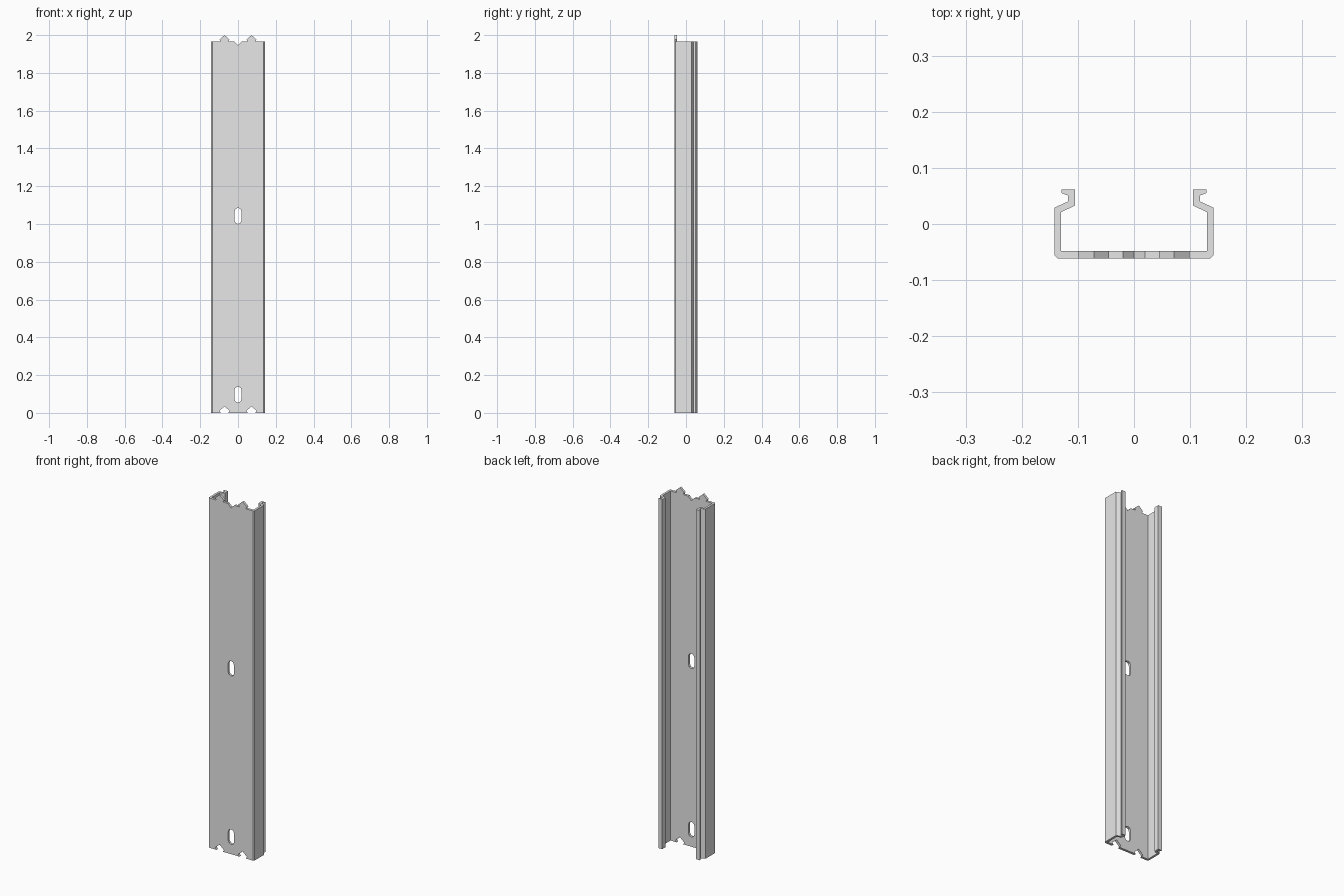
import bpy
import bmesh
from math import sin, cos, pi
from mathutils import Vector

cube = bpy.data.objects.get("Cube")
if cube:
    bpy.data.objects.remove(cube, do_unlink=True)

BODY_TOP = 1.965            # top of the rail, below the teeth
FRONT, INNER = -0.0615, -0.048   # front and inner faces of the web
TOOTH_X = 0.0715

steel = bpy.data.materials.new("grey_steel")
steel.use_nodes = True
steel.diffuse_color = (0.8, 0.8, 0.8, 1)
steel.node_tree.nodes["Principled BSDF"].inputs["Base Color"].default_value = (0.8, 0.8, 0.8, 1)


def prism(name, outline, sweep):
    """Extrude a closed 3D outline along the sweep vector."""
    bm = bmesh.new()
    face = bm.faces.new([bm.verts.new(p) for p in outline])
    result = bmesh.ops.extrude_face_region(bm, geom=[face], use_keep_orig=True)
    moved = [g for g in result["geom"] if isinstance(g, bmesh.types.BMVert)]
    bmesh.ops.translate(bm, verts=moved, vec=Vector(sweep))
    bmesh.ops.recalc_face_normals(bm, faces=bm.faces)
    mesh = bpy.data.meshes.new(name)
    bm.to_mesh(mesh)
    bm.free()
    mesh.materials.append(steel)
    obj = bpy.data.objects.new(name, mesh)
    bpy.context.collection.objects.link(obj)
    return obj


def web_prism(name, outline, x, z, margin=0.0):
    """Prism through the front web, from an outline in x and z."""
    pts = [(x + px, FRONT - margin, z + pz) for px, pz in outline]
    return prism(name, pts, (0, INNER - FRONT + 2 * margin, 0))


# Channel section: right half from the web outwards, then mirrored
half = [(0.136, FRONT), (0.142, FRONT + 0.006), (0.142, 0.029), (0.118, 0.040),
        (0.118, 0.051), (0.129, 0.055), (0.129, 0.0615), (0.105, 0.0615),
        (0.105, 0.033), (0.130, 0.021), (0.130, INNER)]
section = half + [(-x, y) for x, y in reversed(half)]
rail = prism("channel_rail", [(x, y, 0) for x, y in section], (0, 0, BODY_TOP))

# Dovetail tooth outline, shared by the teeth and the matching notches
tooth = [(-0.020, 0), (-0.027, 0.011), (0, 0.035), (0.027, 0.011), (0.020, 0)]
notch = [(-0.020, -0.02)] + tooth + [(0.020, -0.02)]

# Rounded slot outline
slot = []
for side, centre in ((0, 0.024), (pi, -0.024)):
    for i in range(5):
        a = side + i * pi / 4
        slot.append((0.0185 * cos(a), centre + 0.0185 * sin(a)))

v_notch = [(-0.020, 0.02), (-0.020, 0), (0, -0.020), (0.020, 0), (0.020, 0.02)]

# Cut the holes and notches
cutters = [web_prism("slot_cutter", slot, 0, z, 0.012) for z in (0.097, 1.043)]
cutters += [web_prism("notch_cutter", notch, x, 0, 0.012) for x in (-TOOTH_X, TOOTH_X)]
cutters.append(web_prism("v_notch_cutter", v_notch, 0, BODY_TOP, 0.012))

bpy.context.view_layer.objects.active = rail
for cutter in cutters:
    cutter.hide_render = True
    mod = rail.modifiers.new("cut", "BOOLEAN")
    mod.operation = "DIFFERENCE"
    mod.solver = "EXACT"
    mod.object = cutter
    bpy.ops.object.modifier_apply(modifier=mod.name)
    bpy.data.objects.remove(cutter, do_unlink=True)

# Teeth on the top edge
for name, x in (("right_tooth", -TOOTH_X), ("left_tooth", TOOTH_X)):
    web_prism(name, tooth, x, BODY_TOP)
